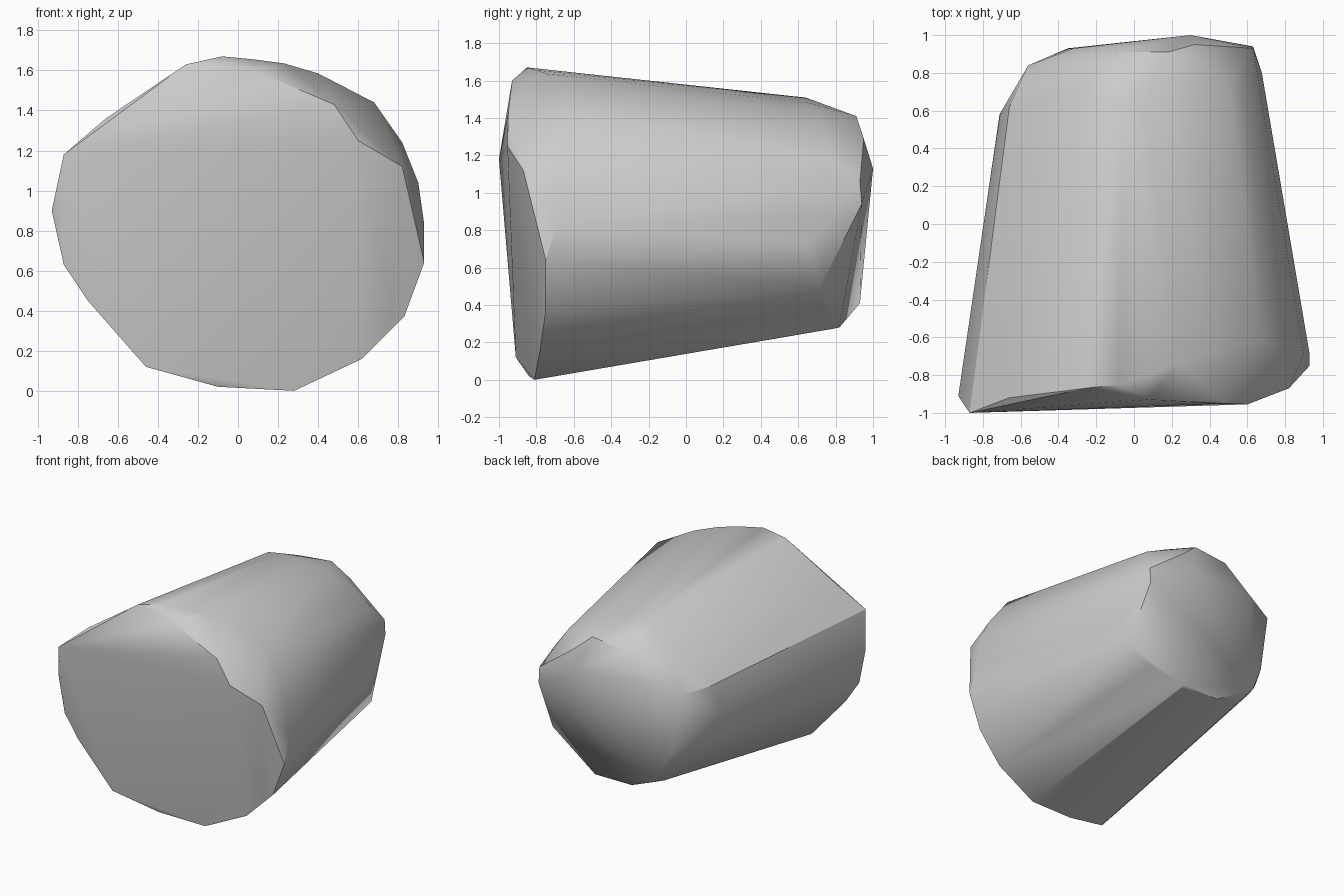
import bpy, bmesh, math

cube = bpy.data.objects.get("Cube")
if cube:
    bpy.data.objects.remove(cube, do_unlink=True)

# One plain grey material
grey = bpy.data.materials.new("light_grey")
grey.use_nodes = True
colour = (0.6, 0.6, 0.6, 1.0)
grey.diffuse_color = colour
grey.node_tree.nodes["Principled BSDF"].inputs["Base Color"].default_value = colour

# Widest ring of the body: x, z, y at the front rim, y at the back rim
RIM = [
    (-0.93, 0.90, -0.91, 0.58), (-0.87, 1.18, -1.00, 0.62),
    (-0.66, 1.36, -0.92, 0.68), (-0.35, 1.57, -0.88, 0.70),
    (-0.26, 1.63, -0.87, 0.66), (-0.08, 1.67, -0.85, 0.64),
    (0.08, 1.655, -0.80, 0.64), (0.23, 1.635, -0.74, 0.66),
    (0.40, 1.585, -0.68, 0.70), (0.68, 1.44, -0.62, 0.74),
    (0.82, 1.24, -0.66, 0.78), (0.90, 1.04, -0.69, 0.80),
    (0.93, 0.83, -0.69, 0.80), (0.93, 0.64, -0.75, 0.64),
    (0.83, 0.37, -0.75, 0.70), (0.62, 0.16, -0.78, 0.74),
    (0.28, 0.00, -0.81, 0.78), (-0.10, 0.02, -0.84, 0.80),
    (-0.46, 0.12, -0.91, 0.76), (-0.75, 0.45, -0.92, 0.62),
    (-0.87, 0.63, -0.92, 0.58),
]

# Corners of the slanted front face
FRONT = [
    (0.08, -0.93, 1.60), (0.48, -0.95, 1.43), (0.60, -0.955, 1.25),
    (0.82, -0.87, 1.12), (0.86, -0.78, 0.64), (0.76, -0.77, 0.33),
]

# Corners of the faceted back end
BACK = [
    (0.30, 1.00, 1.13), (0.63, 0.94, 0.94), (0.63, 0.93, 1.06),
    (0.32, 0.95, 1.29), (0.18, 0.91, 1.41), (-0.10, 0.91, 1.38),
    (-0.32, 0.93, 1.18), (-0.56, 0.84, 1.12), (-0.64, 0.68, 0.95),
    (-0.48, 0.86, 0.65), (-0.35, 0.93, 0.41), (-0.10, 0.82, 0.28),
    (0.22, 0.82, 0.28), (0.66, 0.72, 0.50),
]


def tapered(x, z, y):
    """Shrink a rim point towards the body axis as it moves back."""
    s = 1 - 0.17 * (y + 0.8)
    return (x * s, y, 0.835 + 0.03 * (y + 0.8) + (z - 0.835) * s)


# Body: tight skin around both rims and both end faces
points = [(x, yf, z) for x, z, yf, yb in RIM]
points += [tapered(x, z, yb) for x, z, yf, yb in RIM]
points += FRONT + BACK

bm = bmesh.new()
for p in points:
    bm.verts.new(p)
hull = bmesh.ops.convex_hull(bm, input=bm.verts[:])
inner = {g for g in hull["geom_interior"] + hull["geom_unused"]
         if isinstance(g, bmesh.types.BMVert)}
bmesh.ops.delete(bm, geom=list(inner), context="VERTS")
bmesh.ops.dissolve_limit(bm, angle_limit=math.radians(1.5),
                         verts=bm.verts[:], edges=bm.edges[:])
bmesh.ops.recalc_face_normals(bm, faces=bm.faces[:])

mesh = bpy.data.meshes.new("tapered_body")
bm.to_mesh(mesh)
bm.free()
mesh.materials.append(grey)
body = bpy.data.objects.new("tapered_body", mesh)
bpy.context.collection.objects.link(body)

# Soft sides with crisp end edges
bpy.ops.object.select_all(action="DESELECT")
body.select_set(True)
bpy.context.view_layer.objects.active = body
bpy.ops.object.shade_smooth_by_angle(angle=math.radians(32))
